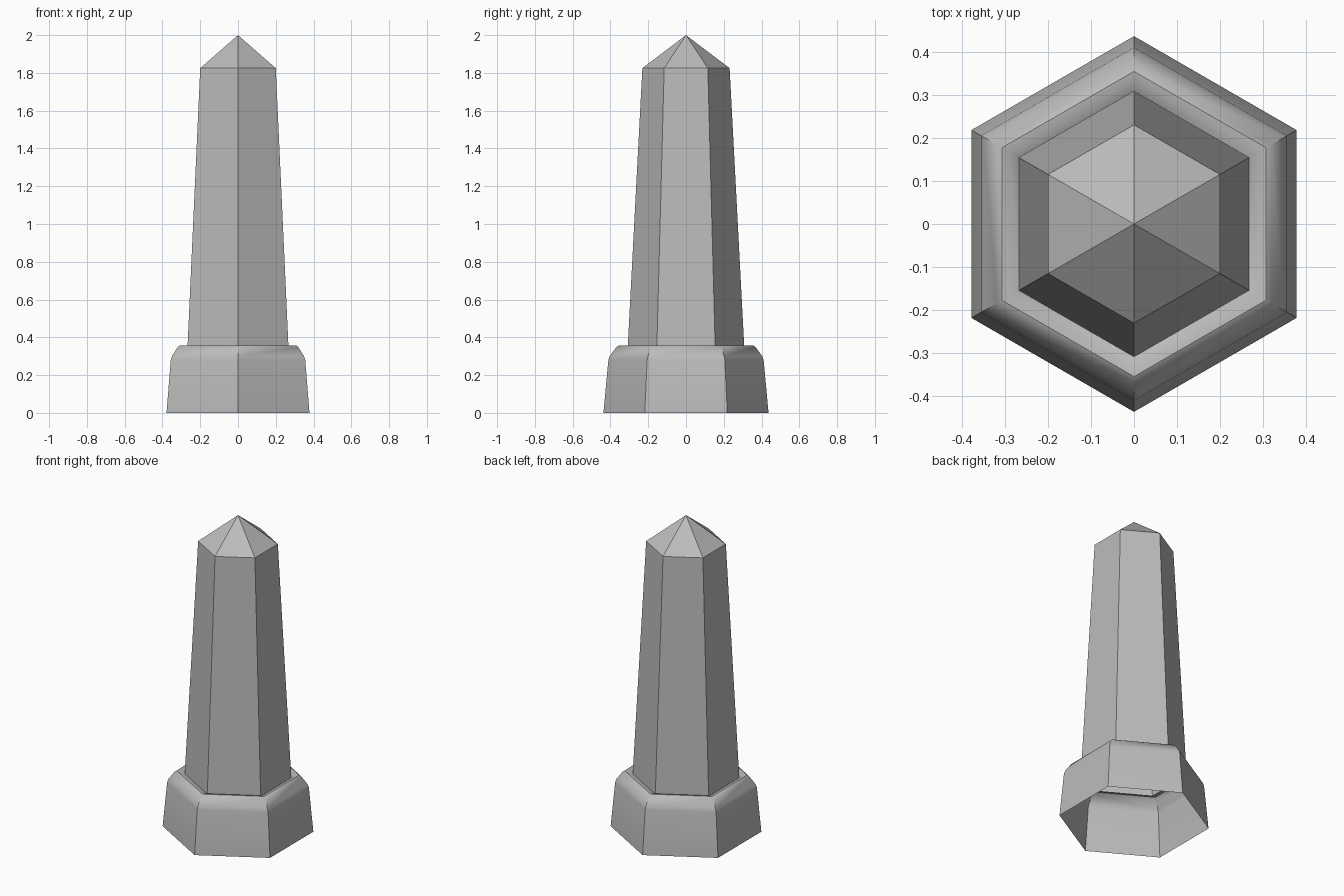
import bpy, bmesh, math

SIDES = 6

cube = bpy.data.objects.get("Cube")
if cube:
    bpy.data.objects.remove(cube, do_unlink=True)

stone = bpy.data.materials.new("grey_stone")
stone.use_nodes = True
colour = (0.5, 0.5, 0.5, 1)
stone.diffuse_color = colour
stone.node_tree.nodes["Principled BSDF"].inputs["Base Color"].default_value = colour


def hex_shell(name, profile):
    """Sweep (radius, height) rings around z; zero radius closes to a point."""
    bm = bmesh.new()
    rings = []
    for r, z in profile:
        if r == 0:
            rings.append([bm.verts.new((0, 0, z))] * SIDES)
            continue
        # Corners point to the front and back
        angles = [math.pi / 2 + math.tau * i / SIDES for i in range(SIDES)]
        rings.append([bm.verts.new((r * math.cos(a), r * math.sin(a), z)) for a in angles])
    for low, high in zip(rings, rings[1:]):
        for i in range(SIDES):
            j = (i + 1) % SIDES
            corners = [low[i], low[j], high[j], high[i]]
            bm.faces.new(list(dict.fromkeys(corners)))
    mesh = bpy.data.meshes.new(name)
    bm.to_mesh(mesh)
    bm.free()
    mesh.materials.append(stone)
    obj = bpy.data.objects.new(name, mesh)
    bpy.context.collection.objects.link(obj)
    bpy.ops.object.select_all(action="DESELECT")
    obj.select_set(True)
    bpy.context.view_layer.objects.active = obj
    bpy.ops.object.shade_smooth_by_angle(angle=math.radians(35))
    return obj


# Hollow plinth, with a softened shoulder and a ledge dipping to the shaft
hex_shell("plinth", [(0.437, 0), (0.411, 0.28), (0.404, 0.3), (0.368, 0.349),
                     (0.355, 0.357), (0.335, 0.354), (0.309, 0.34)])

# Tapered shaft with a pointed cap
hex_shell("shaft", [(0.309, 0.34), (0.231, 1.825), (0, 2)])
